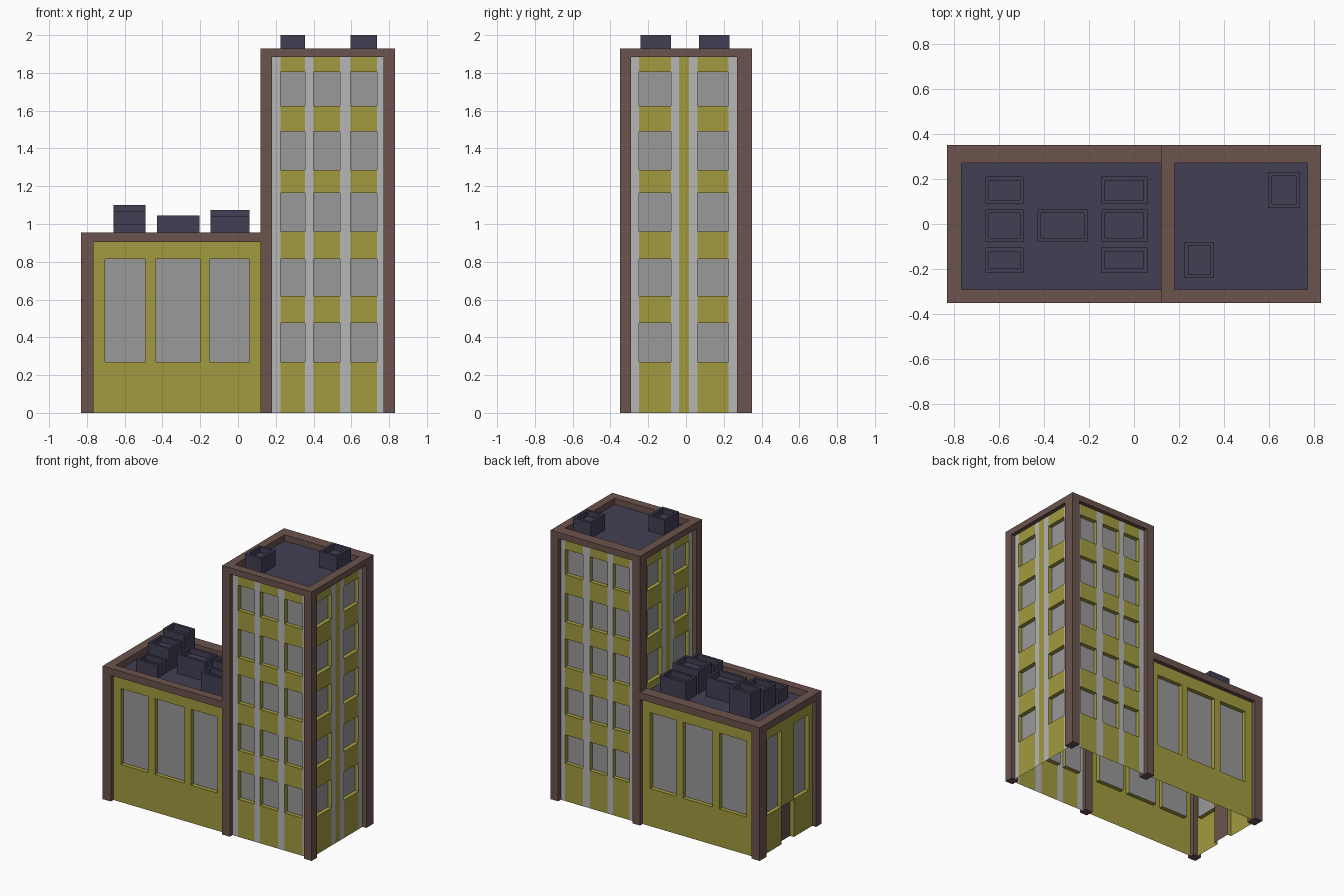
import bpy, bmesh
from mathutils import Vector

if "Cube" in bpy.data.objects:
    bpy.data.objects.remove(bpy.data.objects["Cube"])


def mat(name, rgb):
    m = bpy.data.materials.new(name)
    m.diffuse_color = (*rgb, 1)
    m.use_nodes = True
    m.node_tree.nodes["Principled BSDF"].inputs["Base Color"].default_value = m.diffuse_color
    return m


YEL = mat("yellow_wall", (0.36, 0.33, 0.05))
GREY = mat("light_stripe", (0.47, 0.47, 0.47))
GLASS = mat("window_grey", (0.32, 0.32, 0.32))
BROWN = mat("brown_frame", (0.15, 0.088, 0.074))
DARK = mat("dark_roof", (0.055, 0.049, 0.088))
MATS = [YEL, GREY, GLASS, BROWN, DARK]
Y, S, G, B = 0, 1, 2, 3


def finish(bm, name, mats):
    me = bpy.data.meshes.new(name)
    bmesh.ops.remove_doubles(bm, verts=bm.verts, dist=1e-5)
    bm.to_mesh(me)
    bm.free()
    for m in mats:
        me.materials.append(m)
    ob = bpy.data.objects.new(name, me)
    bpy.context.collection.objects.link(ob)
    return ob


def add_box(bm, x0, x1, y0, y1, z0, z1):
    vs = bmesh.ops.create_cube(bm, size=1)["verts"]
    for v in vs:
        v.co = Vector(((x0 + x1) / 2 + v.co.x * (x1 - x0),
                       (y0 + y1) / 2 + v.co.y * (y1 - y0),
                       (z0 + z1) / 2 + v.co.z * (z1 - z0)))
    return vs


def wall(name, axis, pos, side, us, vs, kind, depth=0.03):
    """Grid wall on plane axis=pos facing side; kind(i, j) -> (material, recessed)."""
    bm = bmesh.new()
    flip = (axis == "y") == (side > 0)

    def pt(u, v, d):
        p = pos - side * d
        return (u, p, v) if axis == "y" else (p, u, v)

    def quad(pts, m):
        f = bm.faces.new([bm.verts.new(p) for p in (pts[::-1] if flip else pts)])
        f.material_index = m

    for i in range(len(us) - 1):
        for j in range(len(vs) - 1):
            m, rec = kind(i, j)
            c = [(us[i], vs[j]), (us[i + 1], vs[j]),
                 (us[i + 1], vs[j + 1]), (us[i], vs[j + 1])]
            d = depth if rec else 0
            quad([pt(*p, d) for p in c], m)
            if rec:
                for k in range(4):
                    a, b = c[k], c[(k + 1) % 4]
                    if a[1] == b[1] == 0:
                        continue  # door stays open at the ground
                    quad([pt(*a, 0), pt(*b, 0), pt(*b, d), pt(*a, d)], Y)
    return finish(bm, name, MATS)


# Main dimensions
X0, XM, X1 = -0.83, 0.12, 0.83
Y0, Y1 = -0.35, 0.35
YI0, YI1 = -0.29, 0.27
IN = 0.03

# Tower walls: striped columns with five rows of windows
rows = [0, 0.27, 0.475, 0.62, 0.815, 0.96, 1.165, 1.285, 1.49, 1.625, 1.805, 1.89]
front_cols = [0.18, 0.225, 0.355, 0.40, 0.54, 0.595, 0.735, 0.77]
side_cols = [YI0, -0.25, -0.08, -0.037, 0.015, 0.06, 0.225, YI1]


def front_kind(i, j):
    if i % 2 == 0:
        return S, False
    return (G, True) if j % 2 else (Y, False)


def side_kind(i, j):
    if i in (0, 2, 4, 6):
        return S, False
    return (G, True) if j % 2 and i != 3 else (Y, False)


wall("tower_front_wall", "y", Y0 + IN, -1, front_cols, rows, front_kind)
wall("tower_back_wall", "y", Y1 - IN, 1, front_cols, rows, front_kind)
wall("tower_right_wall", "x", X1 - IN, 1, side_cols, rows, side_kind)
wall("tower_left_wall", "x", XM + IN, -1, side_cols, [0.90] + rows[5:],
     lambda i, j: side_kind(i, j))

# Low block walls: three tall windows front and back, two windows and a door on the left
low_cols = [-0.765, -0.705, -0.49, -0.435, -0.20, -0.15, 0.06, 0.12]
low_rows = [0, 0.27, 0.815, 0.91]


def low_kind(i, j):
    return (G, True) if i % 2 and j == 1 else (Y, False)


def left_kind(i, j):
    if i == 2 and j == 0:
        return B, True
    return low_kind(i, j)


wall("low_front_wall", "y", Y0 + IN, -1, low_cols, low_rows, low_kind)
wall("low_back_wall", "y", Y1 - IN, 1, low_cols, low_rows, low_kind)
wall("low_left_wall", "x", X0 + IN, -1, [YI0, -0.25, -0.08, 0.06, 0.225, YI1],
     low_rows, left_kind)

# Brown corner posts and parapet beams
bm = bmesh.new()
for a, b in ((XM, 0.18), (0.77, X1)):
    for c, d in ((Y0, YI0), (YI1, Y1)):
        add_box(bm, a, b, c, d, 0, 1.885)
    add_box(bm, a, b, YI0, YI1, 1.885, 1.93)
for c, d in ((Y0, YI0), (YI1, Y1)):
    add_box(bm, XM, X1, c, d, 1.885, 1.93)
finish(bm, "tower_frame", [BROWN])

bm = bmesh.new()
for c, d in ((Y0, YI0), (YI1, Y1)):
    add_box(bm, X0, -0.765, c, d, 0, 0.905)
    add_box(bm, X0, XM, c, d, 0.905, 0.955)
add_box(bm, X0, -0.765, YI0, YI1, 0.905, 0.955)
finish(bm, "low_frame", [BROWN])

# Flat roofs
for name, x0, x1, z in (("tower_roof", 0.18, 0.77, 1.887), ("low_roof", -0.765, XM + IN, 0.907)):
    bm = bmesh.new()
    bm.faces.new([bm.verts.new(p) for p in
                  ((x0, YI0, z), (x1, YI0, z), (x1, YI1, z), (x0, YI1, z))])
    finish(bm, name, [DARK])


# Rooftop vents: boxes with a sunken top
def vent(name, x0, x1, y0, y1, z0, z1, rim=0.024, sink=0.04):
    bm = bmesh.new()
    add_box(bm, x0, x1, y0, y1, z0, z1)
    bm.normal_update()
    top = [f for f in bm.faces if f.normal.z > 0.9]
    bmesh.ops.delete(bm, geom=[f for f in bm.faces if f.normal.z < -0.9], context="FACES")
    bmesh.ops.inset_individual(bm, faces=top, thickness=rim)
    new = bmesh.ops.extrude_discrete_faces(bm, faces=top)["faces"]
    for v in new[0].verts:
        v.co.z -= sink
    finish(bm, name, [DARK])


bands = [(-0.215, -0.105), (-0.08, 0.065), (0.09, 0.21)]
for n, ((c, d), zl, zr) in enumerate(zip(bands, (1.0, 1.065, 1.10), (1.04, 1.075, 1.04))):
    vent(f"left_vent_{n}", -0.66, -0.49, c, d, 0.907, zl)
    vent(f"right_vent_{n}", -0.145, 0.06, c, d, 0.907, zr)
vent("middle_vent", -0.43, -0.205, -0.08, 0.065, 0.907, 1.045)
vent("tower_vent_back", 0.595, 0.735, 0.07, 0.23, 1.887, 2.0)
vent("tower_vent_front", 0.225, 0.355, -0.24, -0.08, 1.887, 2.0)
